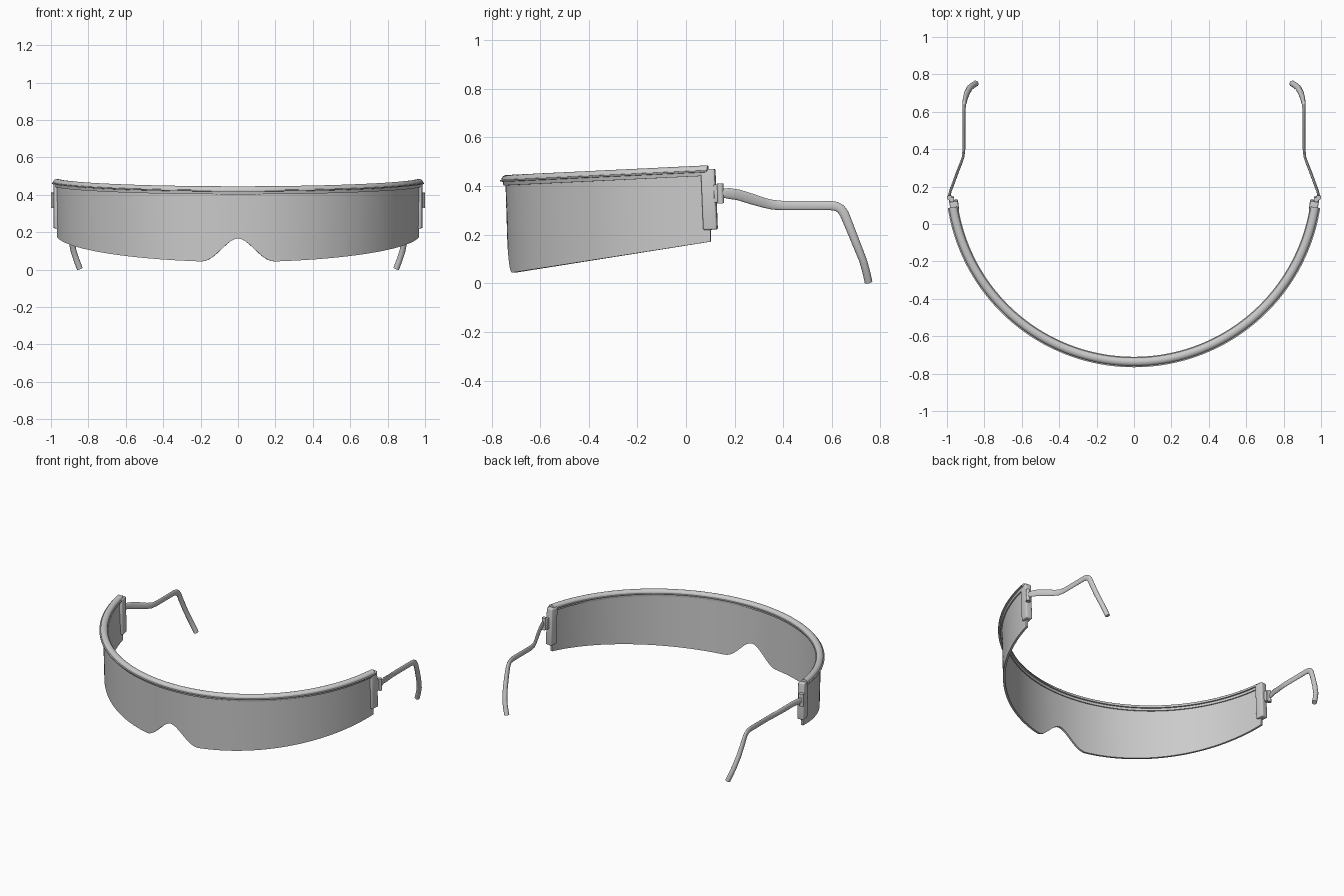
import bpy, bmesh, math
from mathutils import Vector, Matrix

if "Cube" in bpy.data.objects:
    bpy.data.objects.remove(bpy.data.objects["Cube"])

CY, R = 0.242, 0.979          # centre and radius of the wraparound arc
X = Vector((1, 0, 0))


def finish(name, bm, mirror=False, angle=35):
    bmesh.ops.recalc_face_normals(bm, faces=bm.faces)
    me = bpy.data.meshes.new(name)
    bm.to_mesh(me)
    bm.free()
    ob = bpy.data.objects.new(name, me)
    bpy.context.collection.objects.link(ob)
    if mirror:
        ob.modifiers.new("Mirror", 'MIRROR').use_mirror_merge = False
    bpy.ops.object.select_all(action='DESELECT')
    bpy.context.view_layer.objects.active = ob
    ob.select_set(True)
    bpy.ops.object.shade_smooth_by_angle(angle=math.radians(angle))
    return ob


def loft(rings):
    """Skin a list of closed rings and cap both ends."""
    bm = bmesh.new()
    vs = [[bm.verts.new(p) for p in r] for r in rings]
    n = len(vs[0])
    for a, b in zip(vs, vs[1:]):
        for i in range(n):
            j = (i + 1) % n
            bm.faces.new((a[i], a[j], b[j], b[i]))
    bm.faces.new(vs[0])
    bm.faces.new(vs[-1])
    return bm


def arc(angle, r):
    return r * math.sin(angle), CY - r * math.cos(angle)


def rim_z(y):
    return 0.421 + (y + 0.75) * 0.048


def arc_angles(y_end, n):
    a = math.acos((CY - y_end) / R)
    return [-a + 2 * a * i / n for i in range(n + 1)]


# Lens: thin curved shield, sloping lower edge with a nose notch
rings = []
for a in arc_angles(0.10, 140):
    x, y = arc(a, R)
    low = 0.045 + (y + 0.71) * 0.156
    t = min(abs(x) / 0.2, 1)
    low += (0.168 - 0.042) * (0.5 + 0.5 * math.cos(math.pi * t ** 0.92))
    top = rim_z(y)
    ring = []
    for r, z in ((R + 0.006, top), (R - 0.008, top), (R - 0.016, low), (R - 0.002, low)):
        px, py = arc(a, r)
        ring.append((px, py, z))
    rings.append(ring)
finish("lens", loft(rings))

# Top rim: domed bead over a thin flange, with a lip under it
profile = [(0.029, -0.003), (0.029, 0.003), (0.022, 0.004)]
profile += [(0.022 * math.cos(t), 0.006 + 0.018 * math.sin(t))
            for t in [math.pi * k / 10 for k in range(1, 10)]]
profile += [(-0.022, 0.004), (-0.027, 0.003), (-0.027, -0.003),
            (-0.018, -0.004), (-0.016, -0.019), (0.014, -0.019), (0.017, -0.004)]
rings = []
for a in arc_angles(0.09, 96):
    y0 = arc(a, R)[1]
    rings.append([(*arc(a, R + u), rim_z(y0) + v) for u, v in profile])
finish("top_rim", loft(rings))


def block(name, centre, size, rot, bevel):
    bm = bmesh.new()
    bmesh.ops.create_cube(bm, size=1)
    bmesh.ops.scale(bm, vec=size, verts=bm.verts)
    bmesh.ops.bevel(bm, geom=[e for e in bm.edges], offset=bevel, segments=3,
                    profile=0.5, affect='EDGES')
    bmesh.ops.transform(bm, matrix=Matrix.Translation(centre) @ rot, verts=bm.verts)
    return finish(name, bm, True)


# End blocks that clasp the lens, and the hinge lug behind each
tilt = Matrix.Rotation(0.04, 4, 'X')
block("end_block", (0.961, 0.096, 0.345), (0.046, 0.057, 0.25),
      tilt @ Matrix.Rotation(-0.13, 4, 'Z'), 0.007)
block("hinge_lug", (0.975, 0.130, 0.37), (0.026, 0.030, 0.075), tilt, 0.003)

# Hinge pin barrel
bm = bmesh.new()
bmesh.ops.create_cone(bm, cap_ends=True, segments=20, radius1=0.013, radius2=0.013, depth=0.082,
                      matrix=Matrix.Translation((0.987, 0.142, 0.37)) @ tilt)
finish("hinge_barrel", bm, True)

# Temple arms: x, y, z, half thickness, half height
path = [(0.988, 0.150, 0.371, .007, .018), (0.982, 0.175, 0.370, .007, .022),
        (0.967, 0.215, 0.364, .007, .022), (0.947, 0.270, 0.347, .007, .022),
        (0.925, 0.325, 0.330, .007, .020), (0.914, 0.358, 0.323, .007, .020),
        (0.909, 0.400, 0.320, .007, .019), (0.909, 0.500, 0.320, .007, .019),
        (0.909, 0.595, 0.320, .008, .019), (0.909, 0.620, 0.316, .009, .019),
        (0.908, 0.638, 0.305, .010, .019), (0.906, 0.652, 0.284, .011, .019),
        (0.902, 0.672, 0.235, .013, .018), (0.893, 0.700, 0.165, .015, .017),
        (0.878, 0.728, 0.095, .016, .016), (0.863, 0.741, 0.050, .016, .016),
        (0.846, 0.751, 0.005, .016, .016)]
pts = [Vector(p[:3]) for p in path]
rings = []
for i, p in enumerate(path):
    t = (pts[min(i + 1, len(pts) - 1)] - pts[max(i - 1, 0)]).normalized()
    side = (X - t * X.dot(t)).normalized()
    up = side.cross(t)
    rings.append([pts[i] + side * p[3] * math.cos(k * math.pi / 8)
                  + up * p[4] * math.sin(k * math.pi / 8) for k in range(16)])
finish("temple_arm", loft(rings), True, 40)
